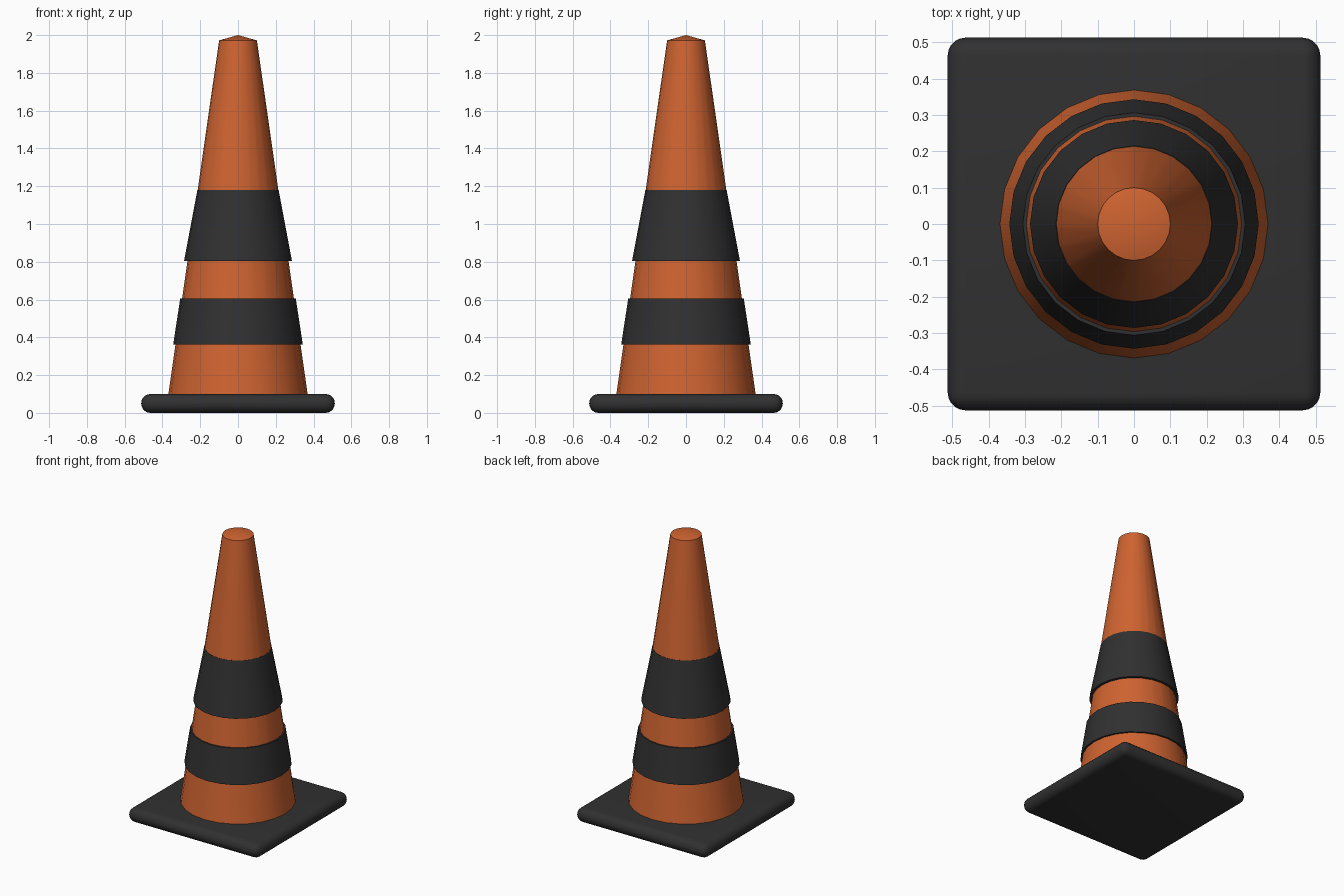
import bpy
import bmesh
import math

SIDES = 24

cube = bpy.data.objects.get("Cube")
if cube:
    bpy.data.objects.remove(cube, do_unlink=True)


def make_material(name, colour):
    mat = bpy.data.materials.new(name)
    mat.use_nodes = True
    mat.diffuse_color = colour
    mat.node_tree.nodes["Principled BSDF"].inputs["Base Color"].default_value = colour
    return mat


def finish(name, bm, mat):
    bmesh.ops.recalc_face_normals(bm, faces=bm.faces)
    mesh = bpy.data.meshes.new(name)
    bm.to_mesh(mesh)
    bm.free()
    mesh.materials.append(mat)
    obj = bpy.data.objects.new(name, mesh)
    bpy.context.collection.objects.link(obj)
    bpy.ops.object.select_all(action="DESELECT")
    obj.select_set(True)
    bpy.context.view_layer.objects.active = obj
    bpy.ops.object.shade_smooth_by_angle(angle=math.radians(35))
    return obj


def lathe(name, profile, mat, closed=False):
    """Spin a (radius, height) profile about z."""
    bm = bmesh.new()
    verts = [bm.verts.new((0, r, z)) for r, z in profile]
    edges = [bm.edges.new(pair) for pair in zip(verts, verts[1:])]
    if closed:
        edges.append(bm.edges.new((verts[-1], verts[0])))
    bmesh.ops.spin(bm, geom=verts + edges, cent=(0, 0, 0), axis=(0, 0, 1),
                   angle=math.tau, steps=SIDES)
    bmesh.ops.remove_doubles(bm, verts=bm.verts, dist=0.0005)
    return finish(name, bm, mat)


orange = make_material("orange plastic", (0.62, 0.125, 0.03, 1))
black = make_material("black rubber", (0.03, 0.03, 0.03, 1))

# Square foot with fully rounded edges
bm = bmesh.new()
bmesh.ops.create_cube(bm, size=1)
bmesh.ops.scale(bm, vec=(1.025, 1.025, 0.1), verts=bm.verts)
bmesh.ops.translate(bm, vec=(0, 0, 0.05), verts=bm.verts)
bmesh.ops.bevel(bm, geom=bm.edges[:], offset=0.049, segments=5,
                profile=0.5, affect="EDGES")
finish("base", bm, black)

# Tapered body with a shallow pointed cap
lathe("cone_body", [(0.37, 0.09), (0.1, 1.972), (0, 2)], orange)

# Sleeves that flare slightly away from the body
for name, top, bottom in (("lower_band", (0.306, 0.605), (0.343, 0.363)),
                          ("upper_band", (0.215, 1.18), (0.286, 0.803))):
    inner = 0.03
    lathe(name, [bottom, top, (top[0] - inner, top[1]),
                 (bottom[0] - inner, bottom[1])], black, closed=True)
